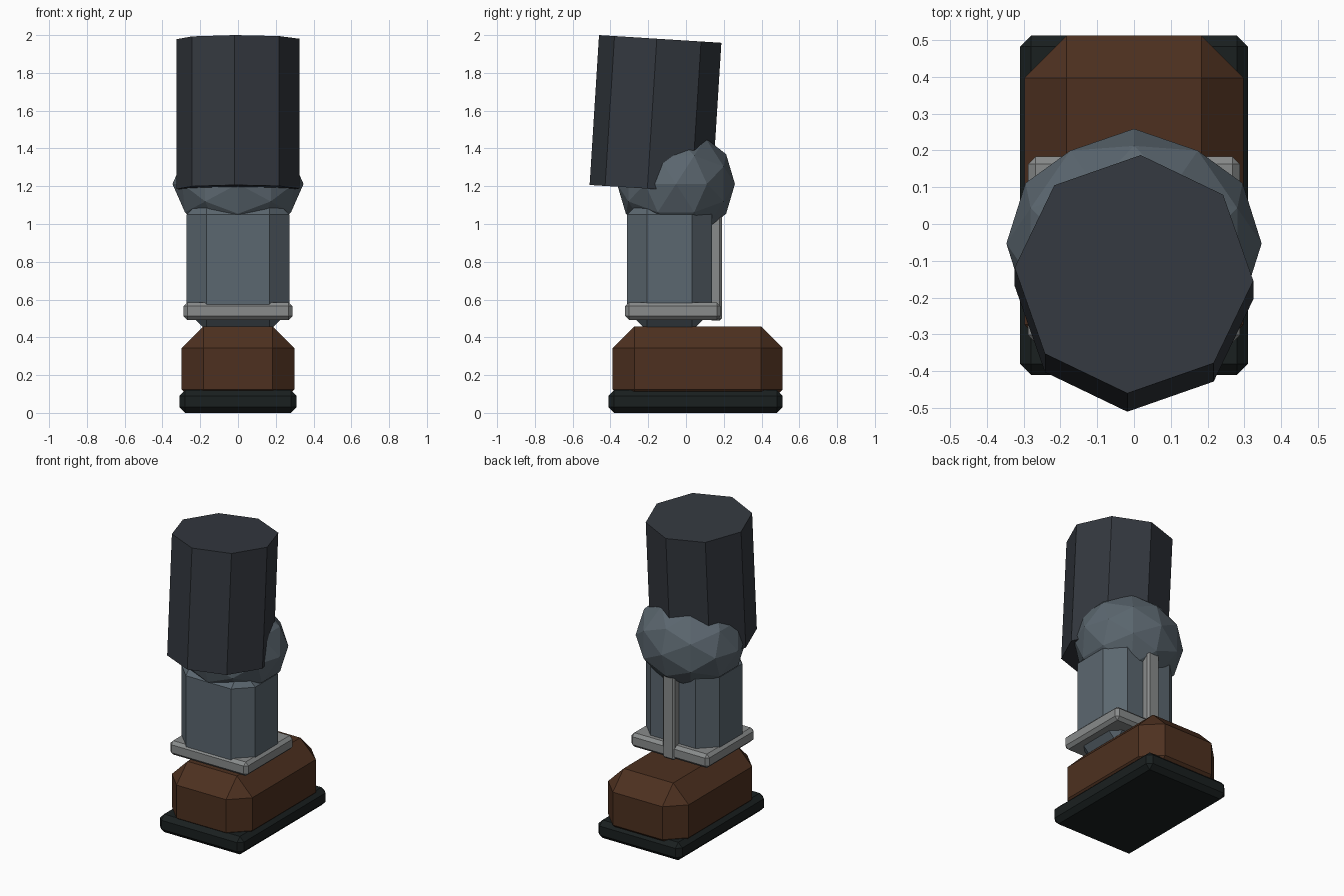
import bpy, bmesh
from math import radians
from mathutils import Matrix, Vector

if "Cube" in bpy.data.objects:
    bpy.data.objects.remove(bpy.data.objects["Cube"])


def finish(name, bm, color):
    bmesh.ops.recalc_face_normals(bm, faces=bm.faces)
    mesh = bpy.data.meshes.new(name)
    bm.to_mesh(mesh)
    bm.free()
    obj = bpy.data.objects.new(name, mesh)
    bpy.context.collection.objects.link(obj)
    mat = bpy.data.materials.new(name + "_colour")
    mat.diffuse_color = (*color, 1)
    mat.use_nodes = True
    mat.node_tree.nodes["Principled BSDF"].inputs["Base Color"].default_value = mat.diffuse_color
    mesh.materials.append(mat)
    return obj


def chamfer_box(name, lo, hi, bevel, color):
    """Box between two corners with every edge chamfered flat."""
    lo, hi = Vector(lo), Vector(hi)
    bm = bmesh.new()
    bmesh.ops.create_cube(bm, size=1)
    bmesh.ops.scale(bm, vec=hi - lo, verts=bm.verts)
    bmesh.ops.translate(bm, vec=(lo + hi) / 2, verts=bm.verts)
    bmesh.ops.bevel(bm, geom=bm.edges[:], offset=bevel, segments=1,
                    profile=0.5, affect='EDGES')
    return finish(name, bm, color)


BLACK = (0.010, 0.014, 0.014)
BROWN = (0.075, 0.030, 0.014)
STEEL = (0.105, 0.135, 0.16)
TRIM = (0.25, 0.26, 0.26)
CLOTH = (0.034, 0.040, 0.050)

# Boot and its sole
chamfer_box("sole", (-.31, -.41, 0), (.31, .512, .12), .03, BLACK)
chamfer_box("boot", (-.298, -.388, .008), (.298, .512, .458), .115, BROWN)

# Shin guard, ankle trim plate and the strip up the calf
chamfer_box("shin", (-.272, -.312, .435), (.272, .137, 1.155), .105, STEEL)
chamfer_box("ankle_trim", (-.288, -.322, .492), (.288, .183, .585), .02, TRIM)
chamfer_box("calf_strip", (-.045, .125, .488), (.045, .19, 1.12), .012, TRIM)

# Knee: 42-point icosphere with its edges aligned to the axes
signs = (1, -1)
seeds = {(1, 0, 0), (.8507, .5257, 0), (.5, .809, .309)}
points = set()
for p in seeds:
    for k in range(3):
        q = p[k:] + p[:k]
        for sx in signs:
            for sy in signs:
                for sz in signs:
                    points.add((q[0] * sx + 0.0, q[1] * sy + 0.0, q[2] * sz + 0.0))
bm = bmesh.new()
for p in sorted(points):
    bm.verts.new(p)
bmesh.ops.convex_hull(bm, input=bm.verts)
bmesh.ops.scale(bm, vec=(.347, .312, .30), verts=bm.verts)
bmesh.ops.translate(bm, vec=(0, -.053, 1.212), verts=bm.verts)
finish("knee", bm, STEEL)

# Thigh: eight-sided cylinder leaning slightly back
bm = bmesh.new()
pose = (Matrix.Translation((0, -.1615, 1.583)) @ Matrix.Rotation(radians(-3.6), 4, 'X')
        @ Matrix.Rotation(radians(-3.2), 4, 'Z'))
bmesh.ops.create_cone(bm, cap_ends=True, segments=8, radius1=.325, radius2=.325,
                      depth=.795, matrix=pose)
finish("thigh", bm, CLOTH)
